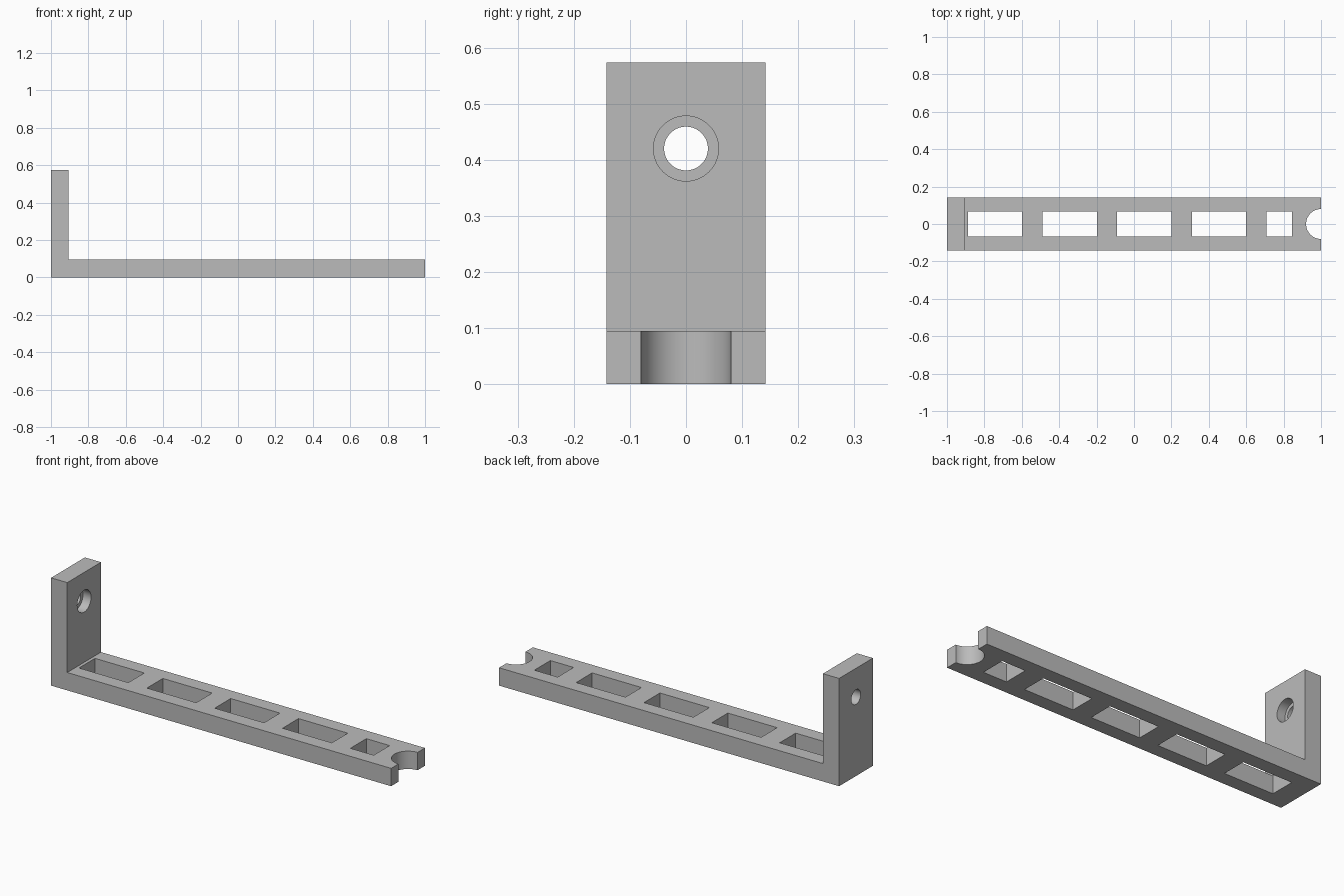
import bpy
import bmesh
from math import pi
from mathutils import Matrix, Vector

if "Cube" in bpy.data.objects:
    bpy.data.objects.remove(bpy.data.objects["Cube"])

WIDTH, THICK, HEIGHT = 0.284, 0.095, 0.573
INNER_X = THICK - 1
HOLE_Z = 0.42

grey = bpy.data.materials.new("plain grey")
grey.use_nodes = True
colour = (0.5, 0.5, 0.5, 1)
grey.diffuse_color = colour
grey.node_tree.nodes["Principled BSDF"].inputs["Base Color"].default_value = colour


def add_object(name, bm):
    bmesh.ops.recalc_face_normals(bm, faces=bm.faces)
    mesh = bpy.data.meshes.new(name)
    bm.to_mesh(mesh)
    bm.free()
    mesh.materials.append(grey)
    obj = bpy.data.objects.new(name, mesh)
    bpy.context.collection.objects.link(obj)
    return obj


def box_cutter(name, x0, x1, width):
    bm = bmesh.new()
    size = Matrix.Diagonal((x1 - x0, width, THICK * 3, 1))
    bmesh.ops.create_cube(bm, size=1, matrix=Matrix.Translation(((x0 + x1) / 2, 0, THICK / 2)) @ size)
    return add_object(name, bm)


def round_cutter(name, centre, radius, depth, axis):
    bm = bmesh.new()
    turn = Matrix.Rotation(pi / 2, 4, "Y") if axis == "X" else Matrix()
    bmesh.ops.create_cone(bm, cap_ends=True, segments=64, radius1=radius, radius2=radius,
                          depth=depth, matrix=Matrix.Translation(centre) @ turn)
    return add_object(name, bm)


# L-shaped bracket, extruded from its side profile
bm = bmesh.new()
profile = [(-1, 0), (1, 0), (1, THICK), (INNER_X, THICK), (INNER_X, HEIGHT), (-1, HEIGHT)]
face = bm.faces.new([bm.verts.new((x, -WIDTH / 2, z)) for x, z in profile])
side = bmesh.ops.extrude_face_region(bm, geom=[face])
verts = [v for v in side["geom"] if isinstance(v, bmesh.types.BMVert)]
bmesh.ops.translate(bm, verts=verts, vec=Vector((0, WIDTH, 0)))
bracket = add_object("bracket", bm)

# Four long slots and a short one along the arm
cutters = [box_cutter("slot_cutter", -0.888 + i * 0.399, -0.598 + i * 0.399, 0.134) for i in range(4)]
cutters.append(box_cutter("short_slot_cutter", 0.708, 0.845, 0.134))
# Half-round notch at the arm's end
cutters.append(round_cutter("notch_cutter", (1, 0, THICK / 2), 0.08, THICK * 3, "Z"))
# Screw hole with a counterbore on the inner side of the upright
cutters.append(round_cutter("hole_cutter", (-1 + THICK / 2, 0, HOLE_Z), 0.039, THICK * 3, "X"))
cutters.append(round_cutter("counterbore_cutter", (INNER_X, 0, HOLE_Z), 0.058, THICK, "X"))

bpy.ops.object.select_all(action="DESELECT")
bpy.context.view_layer.objects.active = bracket
bracket.select_set(True)
for cutter in cutters:
    cut = bracket.modifiers.new("cut", "BOOLEAN")
    cut.operation = "DIFFERENCE"
    cut.solver = "EXACT"
    cut.object = cutter
    bpy.ops.object.modifier_apply(modifier=cut.name)
    bpy.data.objects.remove(cutter)

bpy.ops.object.shade_smooth_by_angle(angle=pi / 6)
